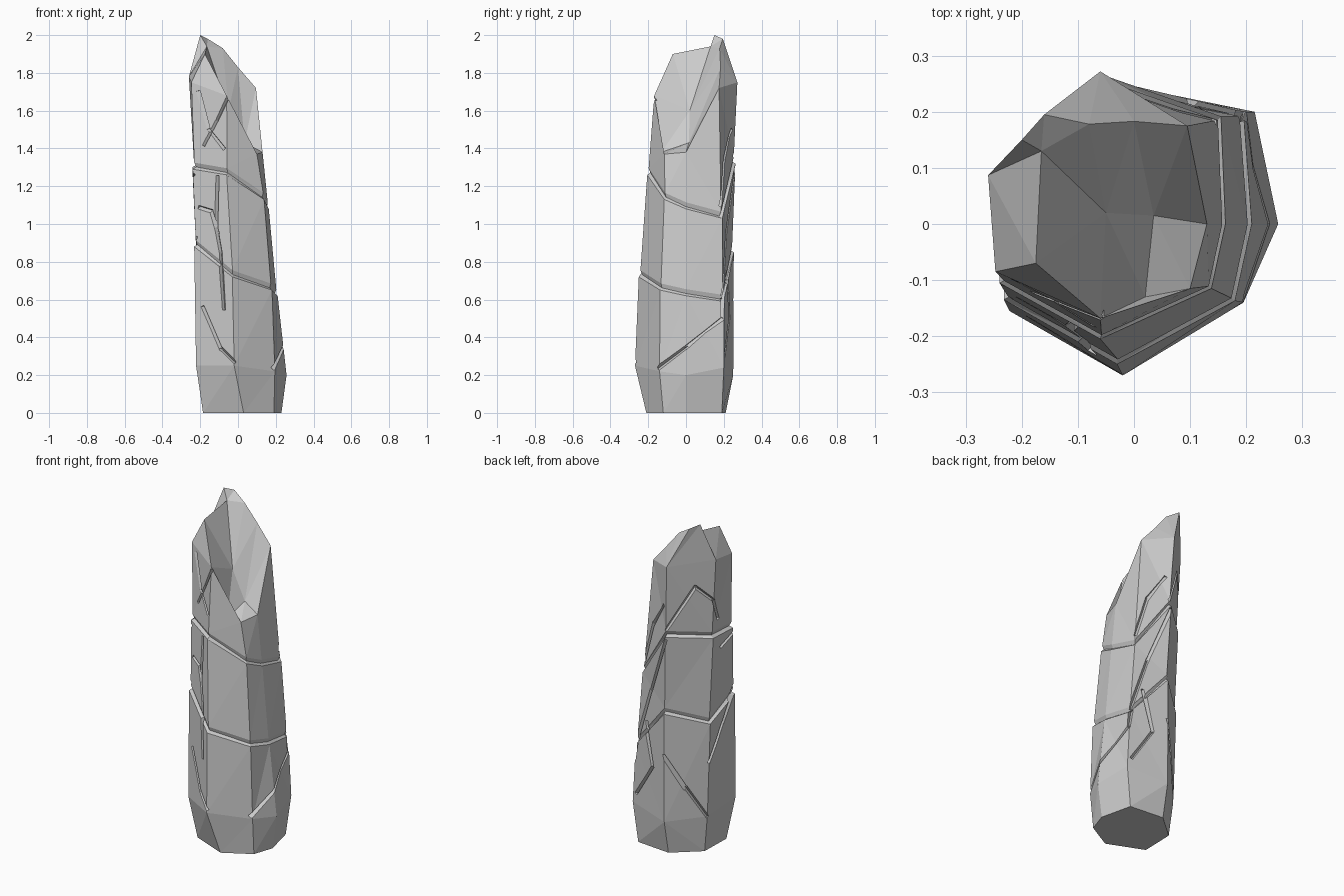
import bpy, bmesh
from mathutils import Vector

if "Cube" in bpy.data.objects:
    bpy.data.objects.remove(bpy.data.objects["Cube"])

# Seven corners running round from the front; (x, y) per corner at four levels
base = [(.03, -.21), (.19, -.12), (.23, 0), (.185, .19), (-.03, .21), (-.18, .08), (-.185, -.12)]
belly = [(-.02, -.27), (.195, -.14), (.257, 0), (.215, .2), (-.03, .25), (-.205, .09), (-.222, -.155)]
waist = [(-.03, -.25), (.18, -.137), (.21, 0), (.195, .2), (-.03, .253), (-.225, .09), (-.232, -.135)]
upper = [(-.06, -.205), (.138, -.115), (.163, 0), (.155, .192), (-.045, .262), (-.242, .087), (-.24, -.105)]
rim = [(-.06, -.168, 1.68), (.1, -.115, 1.37), (.13, 0, 1.38), (.095, .175, 1.72),
       (-.06, .272, 1.75), (-.26, .087, 1.78), (-.247, -.085, 1.75)]
belly_z = [.25, .22, .2, .24, .2, .22, .25]
waist_z = [.72, .65, .62, .59, .85, .78, .88]
upper_z = [1.26, 1.13, 1.08, 1.03, 1.32, 1.3, 1.29]


def ring(xy, z, s=1.0, dz=0.0):
    return [Vector((x * s, y * s, h + dz)) for (x, y), h in zip(xy, z)]


# Each slanted ledge is a ring, a tucked-in ring and a recovering ring
rings = [ring(base, [0] * 7), ring(belly, belly_z),
         ring(waist, waist_z), ring(waist, waist_z, .93, .012), ring(waist, waist_z, .965, .035),
         ring(upper, upper_z), ring(upper, upper_z, .92, .012), ring(upper, upper_z, .965, .035),
         [Vector(p) for p in rim]]

# Column body
bm = bmesh.new()
vs = [[bm.verts.new(p) for p in r] for r in rings]
bm.faces.new(vs[0][::-1])
for lo, hi in zip(vs, vs[1:]):
    for i in range(7):
        j = (i + 1) % 7
        bm.faces.new((lo[i], lo[j], hi[j], hi[i]))

# Broken crown: ridge points (p, k) and scooped hollow points (q)
A, B, C, D, E, F, G = vs[-1]
p1, p2, p3, k, p4, p5, q1, q2, q3 = [bm.verts.new(p) for p in (
    (-.175, -.07, 1.9), (-.165, .13, 1.94), (-.2, .15, 2.0), (-.16, .195, 1.98),
    (-.08, .178, 1.93), (0, .183, 1.83), (-.05, .02, 1.6), (.035, .015, 1.43), (.02, -.13, 1.38))]
for f in ((G, A, p1), (F, G, p1), (F, p1, p2), (F, p2, p3), (E, F, p3), (E, p3, k),
          (E, k, p4), (E, p4, p5), (D, E, p5), (p2, p4, k), (p2, k, p3),
          (A, q1, p1), (p1, q1, p2), (p2, q1, p4), (p4, q1, p5), (p5, q1, q2),
          (D, p5, q2), (C, D, q2), (B, C, q2), (B, q2, q3), (q1, q3, q2), (A, q3, q1), (A, B, q3)):
    bm.faces.new(f)
bmesh.ops.triangulate(bm, faces=bm.faces[:])
bmesh.ops.recalc_face_normals(bm, faces=bm.faces[:])


def finish(bm, name):
    me = bpy.data.meshes.new(name)
    bm.to_mesh(me)
    bm.free()
    ob = bpy.data.objects.new(name, me)
    bpy.context.collection.objects.link(ob)
    return ob


pillar = finish(bm, "stone_pillar")


def corner(i, z):
    line = [r[i % 7] for r in rings]
    for a, b in zip(line, line[1:]):
        if a.z <= z <= b.z:
            return a.lerp(b, (z - a.z) / (b.z - a.z))
    return Vector((line[-1].x, line[-1].y, z))


def surface(u, z):
    i = int(u)
    return corner(i, z).lerp(corner(i + 1, z), u - i)


# Cracks as paths of (corner number, height) over the surface
cracks = [
    [(.95, .24), (2, .35), (2.95, .5), (3, .6)],
    [(7, .27), (6.65, .34), (6.2, .56)],
    [(6.75, .55), (6.7, .85), (6.6, .98), (6.72, 1.25)],
    [(6.15, 1.09), (6.5, 1.07), (6.65, .95)],
    [(6.3, 1.42), (6.7, 1.55), (7, 1.66)],
    [(6.9, 1.4), (6.45, 1.5), (6.2, 1.7)],
    [(5, .55), (5.5, .75), (6, .93)],
    [(4, .6), (4.5, .4), (5, .22)],
    [(4, 1.36), (4.6, 1.62), (5, 1.53), (5.3, 1.4)],
    [(3, .62), (3.4, .95), (4, 1.3)],
    [(3, 1.1), (3.3, 1.35), (3.8, 1.5)],
    [(3.1, .3), (3.6, .5), (3.3, .75)],
    [(5.4, 1.22), (6, 1.26)],
]

# Wedge-shaped cutter along each crack
cb = bmesh.new()
for path in cracks:
    for (u0, z0), (u1, z1) in zip(path, path[1:]):
        a, b = surface(u0, z0), surface(u1, z1)
        along = (b - a).normalized()
        mid = (a + b) / 2
        out = Vector((mid.x, mid.y, 0))
        out = (out - along * out.dot(along)).normalized()
        side = along.cross(out)
        ends = []
        for p in (a - along * .006, b + along * .006):
            ends.append([cb.verts.new(p + out * .03 + side * .03),
                         cb.verts.new(p + out * .03 - side * .022),
                         cb.verts.new(p - out * .018)])
        s, e = ends
        cb.faces.new(s)
        cb.faces.new(e[::-1])
        for i in range(3):
            j = (i + 1) % 3
            cb.faces.new((s[j], s[i], e[i], e[j]))
bmesh.ops.recalc_face_normals(cb, faces=cb.faces[:])
cutter = finish(cb, "crack_cutter")
cutter.hide_render = True

# Carve the cracks, then discard the cutter
mod = pillar.modifiers.new("cracks", 'BOOLEAN')
mod.operation = 'DIFFERENCE'
mod.solver = 'EXACT'
mod.use_self = True
mod.object = cutter
bpy.context.view_layer.objects.active = pillar
bpy.ops.object.modifier_apply(modifier=mod.name)
bpy.data.objects.remove(cutter)
